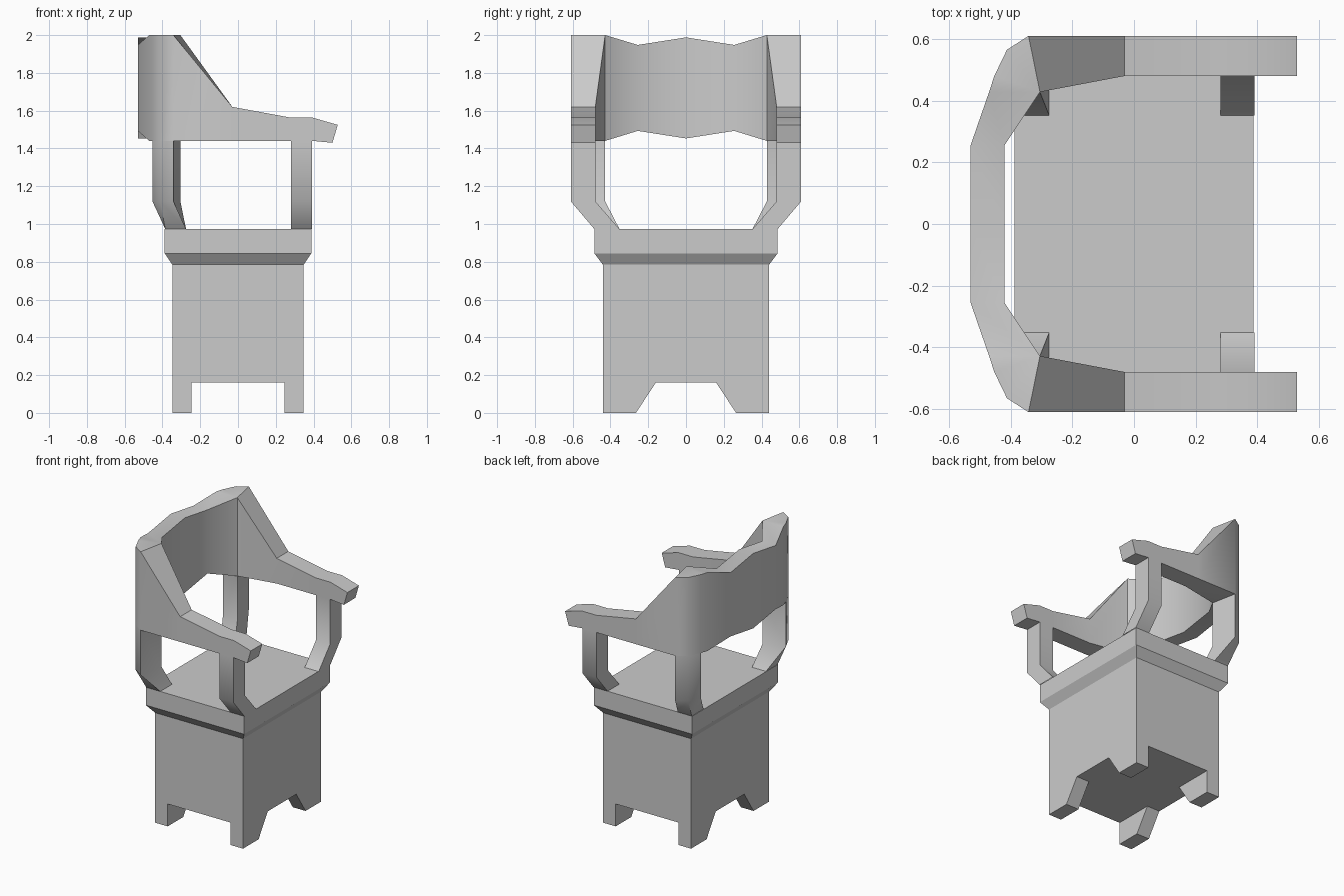
import bpy, bmesh, math

if "Cube" in bpy.data.objects:
    bpy.data.objects.remove(bpy.data.objects["Cube"])


def loft(name, rings, caps=(True, True), mirror=(False, False), smooth=None):
    """Skin a list of equal-length point rings into one object."""
    bm = bmesh.new()
    rows = [[bm.verts.new(p) for p in ring] for ring in rings]
    n = len(rows[0])
    for a, b in zip(rows, rows[1:]):
        for i in range(n):
            j = (i + 1) % n
            bm.faces.new((a[i], a[j], b[j], b[i]))
    if caps[0]:
        bm.faces.new(rows[0][::-1])
    if caps[1]:
        bm.faces.new(rows[-1])
    bmesh.ops.remove_doubles(bm, verts=bm.verts, dist=0.0005)
    bmesh.ops.recalc_face_normals(bm, faces=bm.faces)
    mesh = bpy.data.meshes.new(name)
    bm.to_mesh(mesh)
    bm.free()
    ob = bpy.data.objects.new(name, mesh)
    bpy.context.collection.objects.link(ob)
    if smooth:
        bpy.ops.object.select_all(action='DESELECT')
        ob.select_set(True)
        bpy.context.view_layer.objects.active = ob
        bpy.ops.object.shade_smooth_by_angle(angle=math.radians(smooth))
    if any(mirror):
        mod = ob.modifiers.new("mirror", 'MIRROR')
        mod.use_axis = (mirror[0], mirror[1], False)
        mod.use_clip = False
        mod.use_mirror_merge = False
    return ob


def rect(x0, x1, y0, y1, z):
    return [(x0, y0, z), (x1, y0, z), (x1, y1, z), (x0, y1, z)]


def section(points, z):
    return [(x, y, z) for x, y in points]


# Box body and the flared seat slab on top
loft("body", [rect(-.348, .348, -.44, .44, z) for z in (.16, .785)], caps=(True, False))
loft("seat", [rect(-.348, .348, -.44, .44, .785),
              rect(-.388, .388, -.485, .485, .845),
              rect(-.388, .388, -.485, .485, .973)], caps=(False, True))

# Four stub feet, slanted on the inner side
loft("foot", [rect(.247, .348, .265, .44, 0), rect(.247, .348, .16, .44, .16)],
     caps=(True, False), mirror=(True, True))

# Front arm posts, kicked outward
loft("front_post", [rect(.28, .391, .352, .485, .973),
                    rect(.28, .391, .48, .61, 1.12),
                    rect(.28, .391, .48, .61, 1.44)],
     caps=(False, False), mirror=(False, True), smooth=44)

# Rear posts, twisting to follow the rounded back corner
low = [(-.275, .352), (-.275, .485), (-.385, .485), (-.385, .352)]
high = [(-.305, .428), (-.342, .61), (-.412, .565), (-.453, .48)]
loft("rear_post", [section(low, .973), section(high, 1.12), section(high, 1.44)],
     caps=(False, False), mirror=(False, True), smooth=44)

# Arms and curved back as one band: outer xy, inner xy, top z, bottom z
half = [
    (.395, .61, .395, .48, 1.563, 1.44),
    (.28, .61, .28, .48, 1.563, 1.44),
    (-.03, .61, -.03, .48, 1.62, 1.44),
    (-.342, .61, -.305, .428, 2.0, 1.44),
    (-.412, .565, -.305, .428, 2.0, 1.44),
    (-.453, .48, -.305, .428, 2.0, 1.44),
    (-.47, .428, -.305, .428, 2.0, 1.44),
    (-.53, .255, -.42, .255, 1.948, 1.493),
]
# slanted arm tip, then the stations back to the middle crest
rings = [[(.528, .61, 1.525), (.528, .48, 1.525), (.5, .48, 1.43), (.5, .61, 1.43)]]
for ox, oy, ix, iy, zt, zb in half + [(-.53, 0, -.42, 0, 1.988, 1.453)]:
    rings.append([(ox, oy, zt), (ix, iy, zt), (ix, iy, zb), (ox, oy, zb)])
rings += [[(x, -y, z) for x, y, z in r] for r in rings[-2::-1]]
loft("arm_and_back_band", rings, smooth=40)
